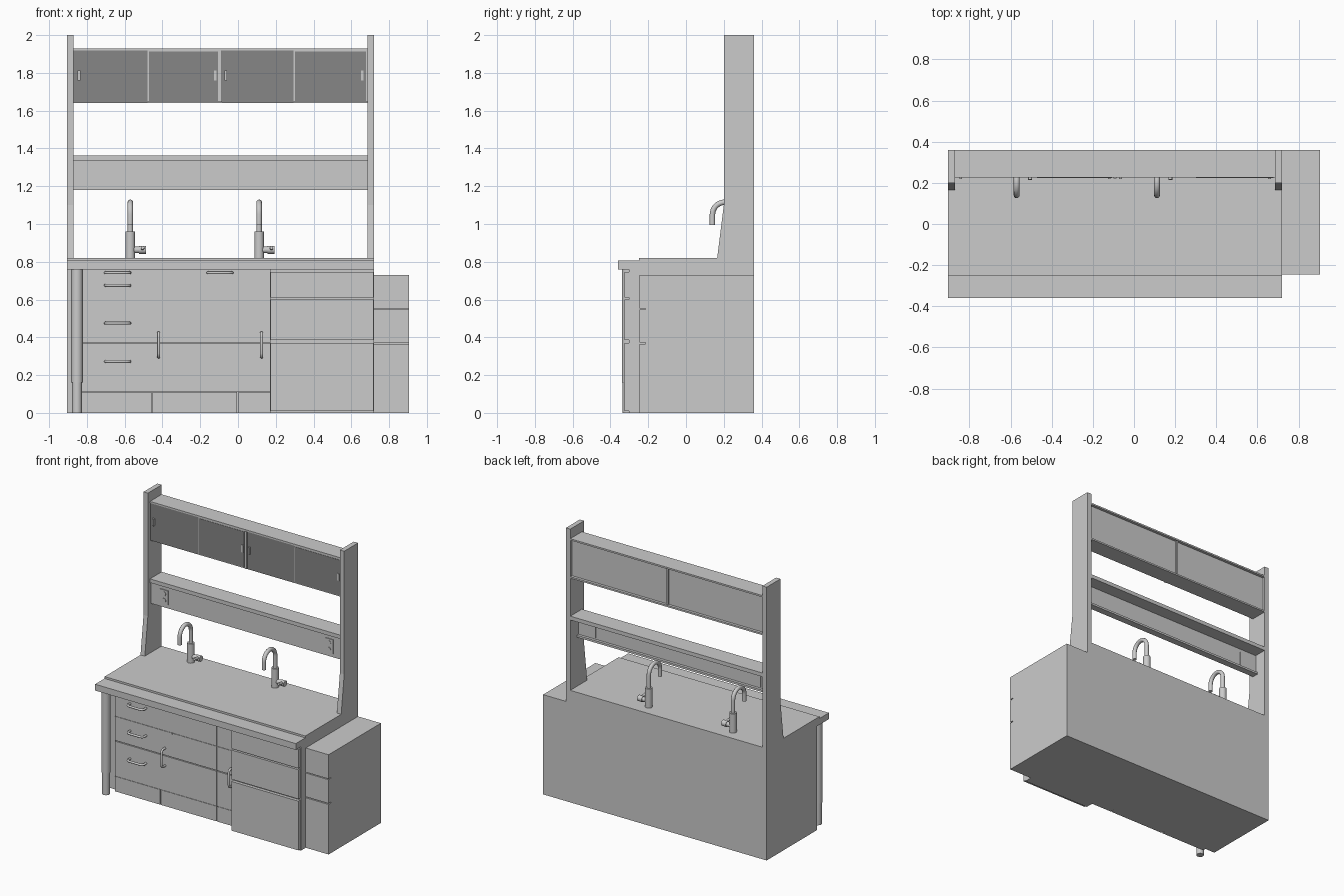
import bpy
import bmesh
import math
from mathutils import Matrix, Vector

if "Cube" in bpy.data.objects:
    bpy.data.objects.remove(bpy.data.objects["Cube"], do_unlink=True)


def make_material(name, value):
    material = bpy.data.materials.new(name)
    material.use_nodes = True
    color = (value, value, value, 1.0)
    material.diffuse_color = color
    material.node_tree.nodes["Principled BSDF"].inputs["Base Color"].default_value = color
    return material


LIGHT = make_material("light grey", 0.6)
DARK = make_material("dark grey door", 0.24)


def finish(name, bm, material, smooth=False):
    bmesh.ops.recalc_face_normals(bm, faces=bm.faces)
    mesh = bpy.data.meshes.new(name)
    bm.to_mesh(mesh)
    bm.free()
    mesh.materials.append(material)
    obj = bpy.data.objects.new(name, mesh)
    bpy.context.collection.objects.link(obj)
    if smooth:
        bpy.ops.object.select_all(action="DESELECT")
        obj.select_set(True)
        bpy.context.view_layer.objects.active = obj
        bpy.ops.object.shade_smooth_by_angle(angle=math.radians(40))
    return obj


def box(name, x, y, z, material=LIGHT):
    """Box spanning three (low, high) ranges."""
    bm = bmesh.new()
    spans = (x, y, z)
    center = Vector([(a + b) / 2 for a, b in spans])
    size = [b - a for a, b in spans] + [1]
    bmesh.ops.create_cube(bm, size=1, matrix=Matrix.Translation(center) @ Matrix.Diagonal(size))
    return finish(name, bm, material)


def prism(name, profile, x):
    """Extrude a (y, z) profile across an x range."""
    bm = bmesh.new()
    face = bm.faces.new([bm.verts.new((x[0], y, z)) for y, z in profile])
    moved = bmesh.ops.extrude_face_region(bm, geom=[face])["geom"]
    verts = [v for v in moved if isinstance(v, bmesh.types.BMVert)]
    bmesh.ops.translate(bm, verts=verts, vec=(x[1] - x[0], 0, 0))
    return finish(name, bm, LIGHT)


def rod(name, start, end, radius):
    bm = bmesh.new()
    start, end = Vector(start), Vector(end)
    axis = end - start
    turn = axis.to_track_quat("Z", "Y").to_matrix().to_4x4()
    bmesh.ops.create_cone(bm, cap_ends=True, segments=24, radius1=radius, radius2=radius,
                          depth=axis.length, matrix=Matrix.Translation((start + end) / 2) @ turn)
    return finish(name, bm, LIGHT, smooth=True)


def tube(name, points, radius):
    curve = bpy.data.curves.new(name, "CURVE")
    curve.dimensions = "3D"
    curve.bevel_depth = radius
    curve.bevel_resolution = 4
    curve.use_fill_caps = True
    spline = curve.splines.new("POLY")
    spline.points.add(len(points) - 1)
    for point, co in zip(spline.points, points):
        point.co = (*co, 1)
    spline.use_smooth = True
    curve.materials.append(LIGHT)
    obj = bpy.data.objects.new(name, curve)
    bpy.context.collection.objects.link(obj)
    return obj


LEFT, RIGHT, END, BACK = -0.905, 0.72, 0.905, 0.36
RECESS = -0.245

# Main carcass, worktop and its front strip
box("bench_body", (LEFT, RIGHT), (-0.22, BACK), (0, 0.76))
box("worktop", (LEFT, RIGHT), (-0.25, BACK), (0.76, 0.82))
box("worktop_front_strip", (LEFT, RIGHT), (-0.36, -0.25), (0.76, 0.806))

# Low cabinet at the end of the bench with three front panels
box("end_cabinet", (RIGHT, END), (-0.215, BACK), (0, 0.73))
for low, high in ((0, 0.366), (0.373, 0.547), (0.553, 0.73)):
    box("end_cabinet_panel", (RIGHT, END), (RECESS, -0.215), (low, high))

# Recessed drawer and door fronts
for low, high in ((0.112, 0.367), (0.373, 0.549), (0.551, 0.758)):
    for x in ((-0.825, -0.001), (0.001, 0.17)):
        box("recessed_front", x, (RECESS, -0.22), (low, high))
for x in ((-0.825, -0.459), (-0.452, -0.004), (0.003, 0.17)):
    box("toe_panel", x, (RECESS, -0.22), (0, 0.11))

# Projecting drawer cabinet
box("drawer_cabinet", (0.17, RIGHT), (-0.302, -0.22), (0, 0.76))
for low, high in ((0.01, 0.37), (0.386, 0.6), (0.61, 0.747)):
    box("drawer_front", (0.173, RIGHT - 0.003), (-0.325, -0.302), (low, high))

# Stepped round leg
rod("leg_upper", (-0.852, -0.309, 0.16), (-0.852, -0.309, 0.76), 0.031)
rod("leg_lower", (-0.852, -0.309, 0), (-0.852, -0.309, 0.16), 0.026)


def pull_handle(x, z, upright=False):
    """Bent bar: offset along its length, then distance from the front."""
    outline = ((-0.064, 0), (-0.064, 0.025), (-0.058, 0.036), (-0.045, 0.04))
    outline += tuple((-a, d) for a, d in reversed(outline))
    points = [(x, RECESS - d, z + a) if upright else (x + a, RECESS - d, z)
              for a, d in outline]
    tube("pull_handle", points, 0.008)


for z in (0.742, 0.675, 0.475, 0.272):
    pull_handle(-0.637, z)
pull_handle(-0.095, 0.742)
for x in (-0.42, 0.125):
    pull_handle(x, 0.36, upright=True)
for z in (0.742, 0.547):
    box("lock_plate", (-0.372, -0.358), (RECESS - 0.006, RECESS), (z - 0.006, z + 0.006))

# Tapered side uprights
upright = ((BACK, 0.82), (0.165, 0.82), (0.2, 1.1), (0.2, 2), (BACK, 2))
INNER = (LEFT + 0.035, RIGHT - 0.035)
prism("upright_right", upright, (LEFT, INNER[0]))
prism("upright_left", upright, (INNER[1], RIGHT))

# Shelf with front apron and outlets
box("shelf_board", INNER, (0.225, BACK), (1.335, 1.363))
box("shelf_apron", INNER, (0.235, 0.265), (1.18, 1.335))
box("shelf_lip", INNER, (0.265, 0.285), (1.18, 1.195))
for x in (-0.76, 0.575):
    box("outlet_plate", (x - 0.032, x + 0.032), (0.229, 0.235), (1.205, 1.31))
    box("outlet_back_plate", (x - 0.032, x + 0.032), (0.265, 0.269), (1.205, 1.31))
    for z in (1.233, 1.282):
        rod("outlet_socket", (x, 0.226, z), (x, 0.23, z), 0.016)

# Wall cabinet: shell, recessed back, sliding doors
box("wall_cabinet_body", INNER, (0.235, 0.34), (1.645, 1.918))
box("wall_cabinet_top", INNER, (0.225, BACK), (1.918, 1.93))
box("wall_cabinet_base", INNER, (0.235, BACK), (1.64, 1.652))
box("wall_cabinet_back_divider", (-0.1, -0.085), (0.34, 0.352), (1.652, 1.918))
box("wall_cabinet_divider", (-0.1, -0.085), (0.222, 0.235), (1.645, 1.918))
for low, high in ((INNER[0], -0.479), (-0.085, 0.295)):
    box("rear_sliding_door", (low, high), (0.23, 0.235), (1.643, 1.918), DARK)
for low, high in ((-0.479, -0.1), (0.295, INNER[1])):
    box("sliding_door_frame", (low, high), (0.226, 0.235), (1.645, 1.918))
    box("front_sliding_door", (low + 0.007, high - 0.007), (0.224, 0.23), (1.651, 1.912), DARK)
for x in (-0.842, -0.12, -0.065, 0.658):
    box("finger_pull", (x - 0.007, x + 0.007), (0.218, 0.23), (1.76, 1.812))


# Gooseneck taps with side levers
def tap(x):
    y, radius, top = 0.27, 0.065, 1.05
    rod("tap_base", (x, y, 0.82), (x, y, 0.96), 0.025)
    arc = [math.pi * i / 16 for i in range(17)]
    path = [(x, y, 0.95)]
    path += [(x, y - radius + radius * math.cos(a), top + radius * math.sin(a)) for a in arc]
    path += [(x, y - 2 * radius, 0.995)]
    tube("tap_spout", path, 0.0145)
    rod("tap_valve", (x, y, 0.863), (x + 0.06, y, 0.863), 0.017)
    rod("tap_knob", (x + 0.045, y, 0.863), (x + 0.082, y, 0.863), 0.021)
    rod("tap_lever", (x + 0.065, y, 0.868), (x + 0.065, y - 0.055, 0.875), 0.009)


for x in (-0.57, 0.112):
    tap(x)
